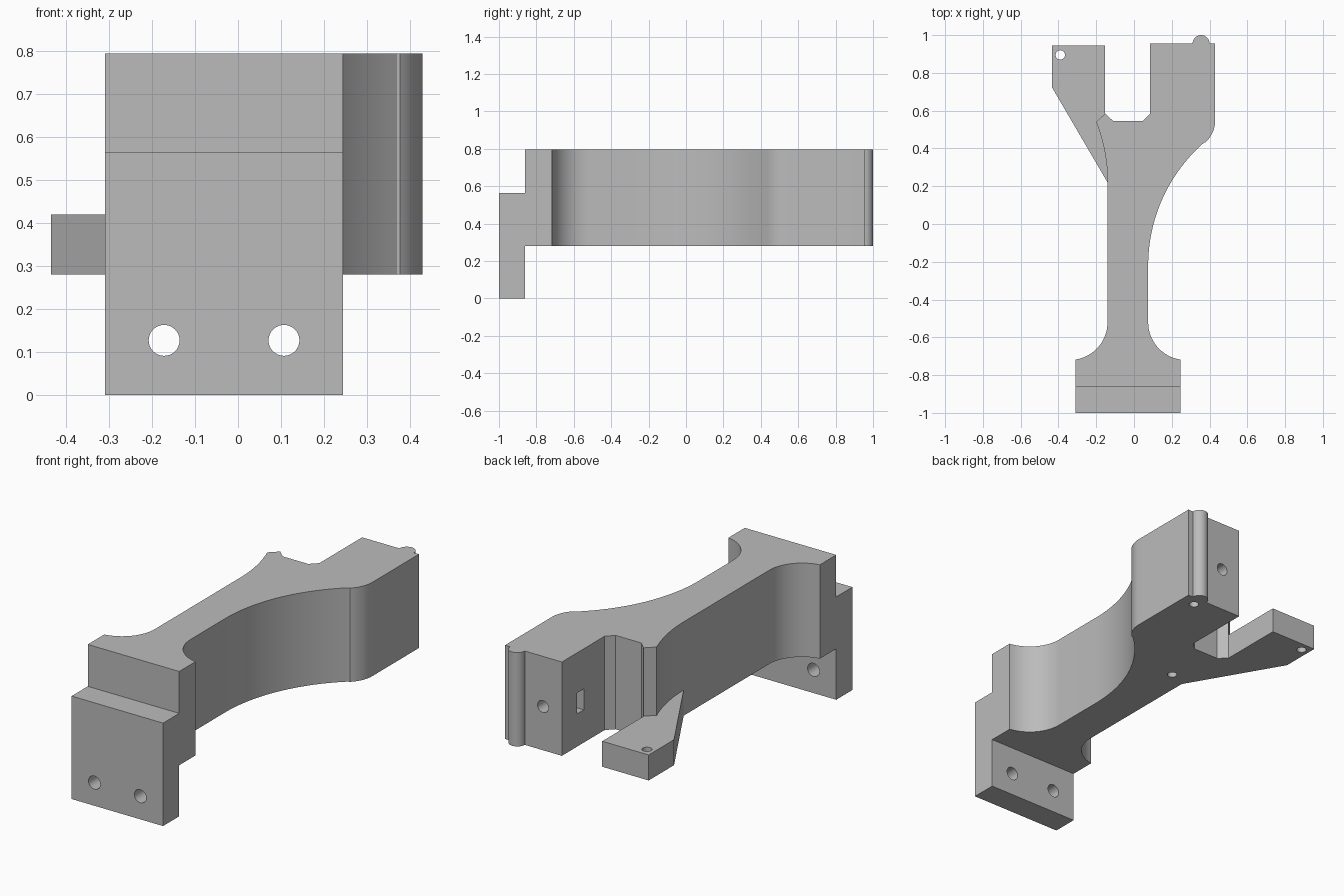
import bpy, bmesh
from math import cos, sin, radians
from mathutils import Matrix

cube = bpy.data.objects.get("Cube")
if cube:
    bpy.data.objects.remove(cube)

grey = bpy.data.materials.new("plain grey")
grey.use_nodes = True
grey.diffuse_color = (0.5, 0.5, 0.5, 1)
grey.node_tree.nodes["Principled BSDF"].inputs["Base Color"].default_value = (0.5, 0.5, 0.5, 1)

BOTTOM, TOP = 0.28, 0.795
FRONT, BACK = -0.86, 0.955
LEFT, RIGHT = 0.245, -0.31      # sides of the mounting end


def arc(cx, cy, r, start, end, n=16):
    angles = [radians(start + (end - start) * i / n) for i in range(n + 1)]
    return [(cx + r * cos(a), cy + r * sin(a)) for a in angles]


def finish(name, bm):
    bmesh.ops.recalc_face_normals(bm, faces=bm.faces)
    mesh = bpy.data.meshes.new(name)
    bm.to_mesh(mesh)
    bm.free()
    mesh.materials.append(grey)
    obj = bpy.data.objects.new(name, mesh)
    bpy.context.collection.objects.link(obj)
    return obj


def extrude(name, outline, z0, z1):
    bm = bmesh.new()
    face = bm.faces.new([bm.verts.new((x, y, z0)) for x, y in outline])
    new = bmesh.ops.extrude_face_region(bm, geom=[face])["geom"]
    for v in new:
        if isinstance(v, bmesh.types.BMVert):
            v.co.z = z1
    return finish(name, bm)


def box(name, x0, x1, y0, y1, z0, z1):
    return extrude(name, [(x0, y0), (x1, y0), (x1, y1), (x0, y1)], z0, z1)


def drill(name, centre, r, length, axis="Z"):
    bm = bmesh.new()
    turn = Matrix.Rotation(radians(90), 4, "X") if axis == "Y" else Matrix()
    bmesh.ops.create_cone(bm, cap_ends=True, segments=32, radius1=r, radius2=r,
                          depth=length, matrix=Matrix.Translation(centre) @ turn)
    return finish(name, bm)


def activate(obj):
    bpy.ops.object.select_all(action="DESELECT")
    obj.select_set(True)
    bpy.context.view_layer.objects.active = obj


def cut(obj, cutters):
    activate(obj)
    for c in cutters:
        c.hide_render = True
        mod = obj.modifiers.new("cut", "BOOLEAN")
        mod.operation, mod.solver, mod.object = "DIFFERENCE", "EXACT", c
        bpy.ops.object.modifier_apply(modifier=mod.name)
        bpy.data.objects.remove(c)


# Main body: flared mounting end, slim neck, notched back end
neck_curve = arc(-1.02, 0.22, 0.88, 0, 21.3)
outline = [(RIGHT, FRONT), (LEFT, FRONT)]
outline += arc(0.275, -0.52, 0.2, 261.4, 180)
outline += arc(0.939, -0.22, 0.864, 180, 131.2, 28)
outline += arc(0.27, 0.55, 0.16, -48, 0)
outline += [(0.43, BACK), (0.085, BACK), (0.085, 0.585), (0.045, 0.545),
            (-0.11, 0.545), (-0.153, 0.585)]
outline += neck_curve[::-1]
outline += arc(-0.34, -0.52, 0.2, 0, -81.4)
body = extrude("main_body", outline, BOTTOM, TOP)

# Screw hole with its nut slot, and two blind holes underneath
cut(body, [
    drill("screw_cutter", (0.2, 0.85, 0.52), 0.033, 0.4, "Y"),
    box("nut_cutter", 0.0, 0.26, 0.765, 0.825, 0.46, 0.575),
    drill("pin_cutter", (0.345, 0.898, BOTTOM), 0.025, 0.3),
    drill("neck_cutter", (-0.039, 0.263, BOTTOM), 0.025, 0.3),
])

# Rounded rib on the back face
rib = extrude("back_rib", arc(0.355, BACK, 0.045, 0, 180), BOTTOM, TOP)

# Low side arm with its hole
arm = extrude("side_arm", neck_curve + [(-0.153, 0.585), (-0.153, 0.945),
              (-0.435, 0.945), (-0.435, 0.725)], BOTTOM, 0.42)
cut(arm, [drill("arm_cutter", (-0.39, 0.895, 0.35), 0.025, 0.4)])

# Front mounting plate with two bolt holes
plate = box("mounting_plate", RIGHT, LEFT, -1, FRONT, 0, 0.565)
cut(plate, [drill("bolt_cutter", (x, -0.93, 0.127), 0.036, 0.4, "Y")
            for x in (-0.172, 0.107)])

for part in (body, rib, arm, plate):
    activate(part)
    bpy.ops.object.shade_smooth_by_angle(angle=radians(25))
